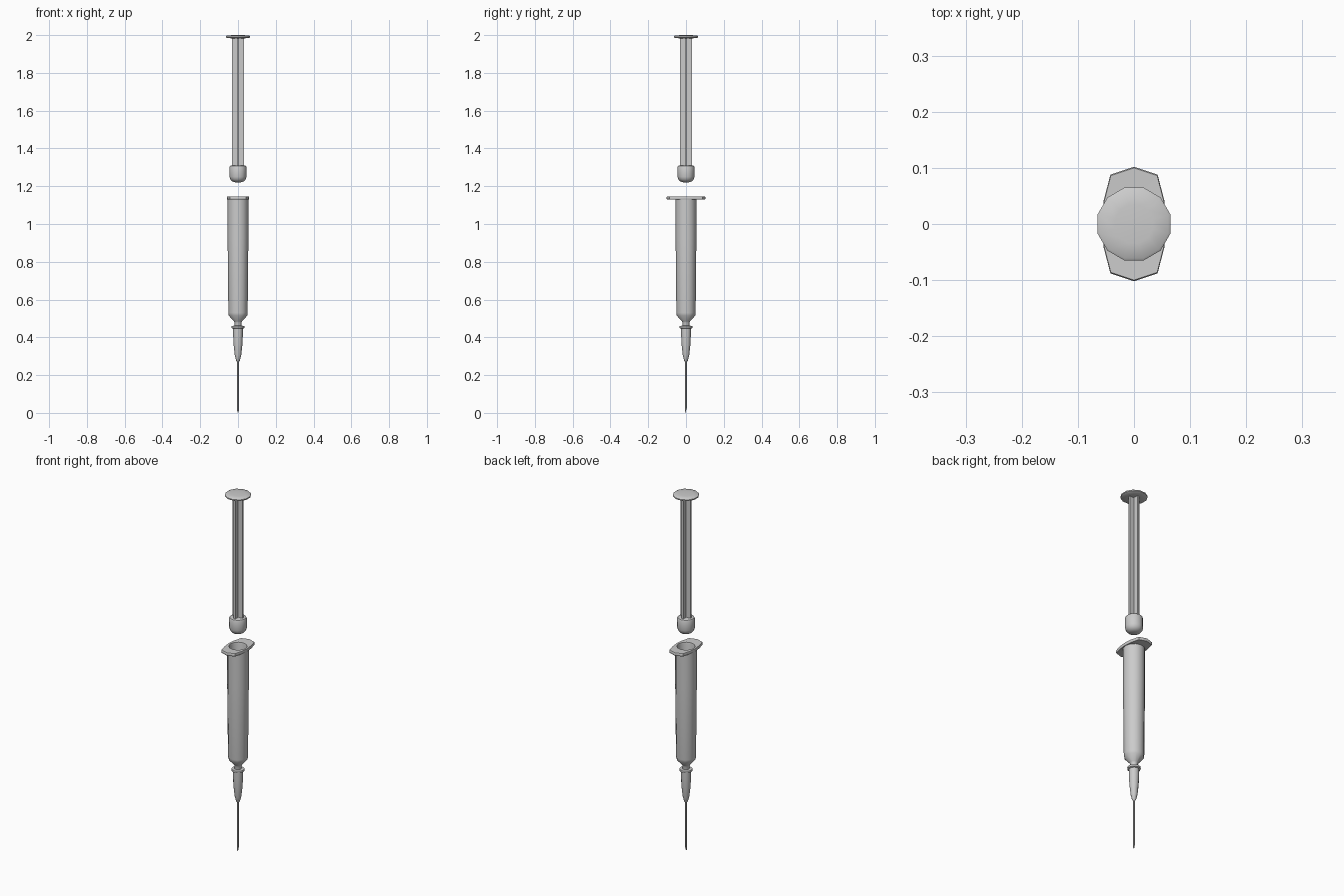
import bpy, bmesh, math

if "Cube" in bpy.data.objects:
    bpy.data.objects.remove(bpy.data.objects["Cube"])

N = 12


def ring(r, z, offset=0.0, n=N):
    """Circle of points at height z."""
    return [(r * math.cos(math.tau * i / n + offset),
             r * math.sin(math.tau * i / n + offset), z) for i in range(n)]


def loft(name, rings, angle=35):
    """Skin a stack of equal-count rings and cap both ends."""
    bm = bmesh.new()
    loops = [[bm.verts.new(p) for p in r] for r in rings]
    for a, b in zip(loops, loops[1:]):
        n = len(a)
        for i in range(n):
            j = (i + 1) % n
            bm.faces.new((a[i], a[j], b[j], b[i]))
    bm.faces.new(loops[0])
    bm.faces.new(loops[-1])
    bmesh.ops.recalc_face_normals(bm, faces=bm.faces[:])
    me = bpy.data.meshes.new(name)
    bm.to_mesh(me)
    bm.free()
    ob = bpy.data.objects.new(name, me)
    bpy.context.collection.objects.link(ob)
    bpy.context.view_layer.objects.active = ob
    ob.select_set(True)
    bpy.ops.object.shade_smooth_by_angle(angle=math.radians(angle))
    ob.select_set(False)
    return ob


def lathe(name, profile, offset=0.0, n=N):
    return loft(name, [ring(r, z, offset, n) for r, z in profile])


# Finger flange outline: one quadrant, mirrored to twelve points
quad = [(0.058, 0), (0.054, 0.042), (0.042, 0.088), (0, 0.102)]
half = quad + [(-x, y) for x, y in quad[-2::-1]]
outline = half + [(x, -y) for x, y in half[-2:0:-1]]


def flange(z, s=1.0):
    return [(x * s, y * s, z) for x, y in outline]


# Hollow barrel with flange, shoulder and nozzle
loft("barrel",
     [ring(0.012, 0.505), ring(0.044, 0.53), ring(0.045, 1.135), ring(0.047, 1.145),
      flange(1.146, 0.98), flange(1.143), flange(1.133), flange(1.13, 0.98),
      ring(0.055, 1.129), ring(0.055, 0.93), ring(0.051, 0.53), ring(0.049, 0.515),
      ring(0.022, 0.485), ring(0.019, 0.478), ring(0.018, 0.45)])

# Needle hub with collar
lathe("needle_hub",
      [(0.018, 0.462), (0.033, 0.46), (0.034, 0.455), (0.033, 0.449), (0.026, 0.446),
       (0.0255, 0.41), (0.023, 0.36), (0.017, 0.305), (0.010, 0.277), (0.004, 0.269)])

# Needle with slanted tip
tip = [(x, y, 0.011 - y * 2.75) for x, y, _ in ring(0.004, 0, 0, 8)]
loft("needle", [ring(0.004, 0.28, 0, 8), [(x, -y, z) for x, y, z in tip][::-1][-1:] +
                [(x, -y, z) for x, y, z in tip][::-1][:-1]])

# Plunger rod with cross-shaped section
w, t = 0.031, 0.005
corner = [(w, -t), (w, t), (t, t)]
cross = []
for k in range(4):
    c, s = round(math.cos(k * math.pi / 2)), round(math.sin(k * math.pi / 2))
    cross += [(x * c - y * s, x * s + y * c) for x, y in corner]
loft("plunger_rod", [[(x, y, z) for x, y in cross] for z in (1.29, 1.99)])

# Rubber stopper
lathe("stopper",
      [(0.035, 1.31), (0.042, 1.308), (0.045, 1.302), (0.045, 1.25), (0.041, 1.237),
       (0.031, 1.226), (0.017, 1.221), (0.004, 1.22)])

# Thumb rest
lathe("thumb_rest",
      [(0.03, 1.983), (0.06, 1.984), (0.067, 1.988), (0.067, 1.994), (0.063, 1.997),
       (0.035, 1.9995), (0.004, 2.0)], offset=math.pi / N)
